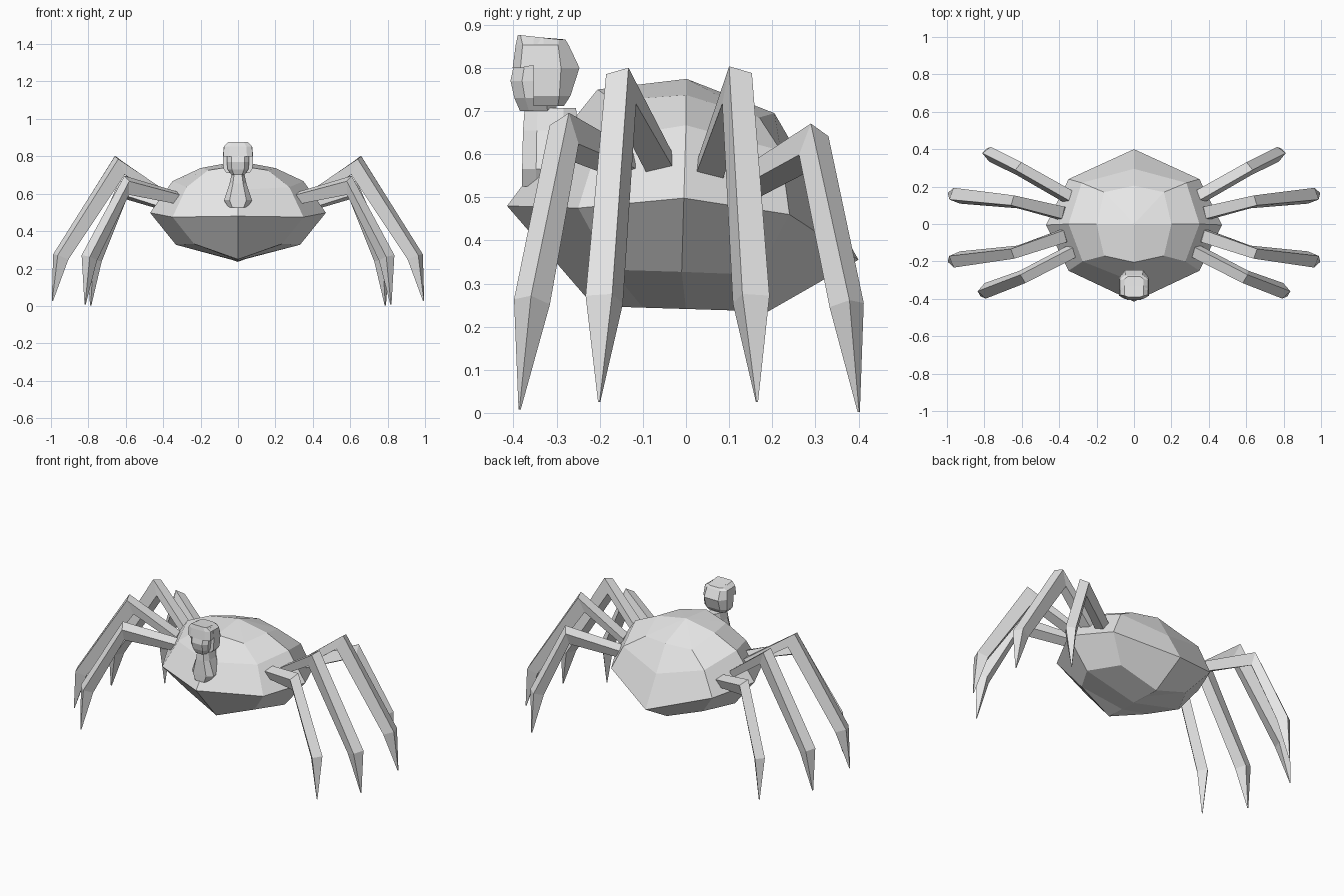
import bpy, bmesh, math
from mathutils import Vector

if "Cube" in bpy.data.objects:
    bpy.data.objects.remove(bpy.data.objects["Cube"])

grey = bpy.data.materials.new("light grey")
grey.diffuse_color = (0.8, 0.8, 0.8, 1)
grey.use_nodes = True
grey.node_tree.nodes["Principled BSDF"].inputs["Base Color"].default_value = grey.diffuse_color


def finish(name, bm):
    bmesh.ops.remove_doubles(bm, verts=bm.verts, dist=0.0005)
    bmesh.ops.recalc_face_normals(bm, faces=bm.faces)
    me = bpy.data.meshes.new(name)
    bm.to_mesh(me)
    bm.free()
    me.materials.append(grey)
    ob = bpy.data.objects.new(name, me)
    bpy.context.collection.objects.link(ob)
    return ob


def loft(name, rings):
    """Skin a stack of rings with equal point counts and cap both ends."""
    bm = bmesh.new()
    vs = [[bm.verts.new(p) for p in r] for r in rings]
    n = len(rings[0])
    for a, b in zip(vs, vs[1:]):
        for i in range(n):
            j = (i + 1) % n
            bm.faces.new((a[i], a[j], b[j], b[i]))
    for ring in (vs[0], vs[-1]):
        bm.faces.new(ring)
    return finish(name, bm)


def mirrored(half):
    """Close a front-to-back half ring by mirroring its inner points in x."""
    return half + [(-x, y, z) for x, y, z in half[-2:0:-1]]


def slab_ring(w, front, back, z, cf=.25, cb=.25, cut=0.6):
    """Ring with chamfered corners: cf, cb are front and back chamfer depths."""
    zf, zb = z if isinstance(z, tuple) else (z, z)
    d = back - front
    pts = [(0, front, zf), (w * cut, front, zf), (w, front + d * cf, zf),
           (w, back - d * cb, zb), (w * cut, back, zb), (0, back, zb)]
    return mirrored(pts)


# Faceted shell: underside, belly, rim, shoulder, crown
loft("body", [mirrored(h) for h in (
    [(0, -.213, .248), (.003, -.1, .244), (.003, 0, .241), (.003, .1, .238), (0, .19, .235)],
    [(0, -.215, .249), (.235, -.172, .332), (.332, -.01, .327), (.235, .168, .32), (0, .192, .236)],
    [(0, -.415, .48), (.35, -.25, .475), (.47, -.005, .498), (.35, .24, .46), (0, .4, .355)],
    [(0, -.31, .62), (.275, -.2, .635), (.35, 0, .667), (.28, .22, .608), (0, .295, .54)],
    [(0, -.205, .75), (.16, -.17, .725), (.2, 0, .737), (.16, .17, .685), (0, .205, .695)],
    [(0, -.003, .774), (.003, -.003, .774), (.003, 0, .774), (.003, .003, .774), (0, .003, .774)],
)])

# Small upright torso with narrow neck
loft("torso", [
    slab_ring(.05, -.38, -.25, .525),
    slab_ring(.075, -.38, -.25, .565),
    slab_ring(.045, -.378, -.25, .655),
    slab_ring(.034, -.374, -.255, .707),
])

# Head: face, rear hood and overhanging fringe
loft("face", [
    slab_ring(.035, -.385, -.30, .70),
    slab_ring(.055, -.398, -.30, .73),
    slab_ring(.06, -.407, -.30, .77),
    slab_ring(.06, -.392, -.30, .84),
])
loft("hood", [
    slab_ring(.062, -.354, -.283, .712, 0, .2),
    slab_ring(.078, -.354, -.268, .735, 0, .3),
    slab_ring(.081, -.354, -.247, .80, 0, .4),
    slab_ring(.076, -.354, -.272, .853, 0, .3),
    slab_ring(.052, -.354, -.28, (.872, .866), 0, .2),
])
loft("fringe", [
    slab_ring(.079, -.402, -.33, (.80, .81), .25, 0),
    slab_ring(.075, -.395, -.33, .853, .25, 0),
    slab_ring(.052, -.39, -.33, (.876, .87), .1, 0),
])

# Legs: roll, then (outer x, z), (inner x, z), y, half width at root, knee, ankle, tip
LEGS = {
    "front_leg": (-22, [((.31, .605), (.29, .54), -.135, .034), ((.60, .69), (.59, .60), -.285, .032),
                        ((.825, .27), (.765, .245), -.372, .034), ((.82, .008), (.815, .008), -.387, .002)]),
    "middle_front_leg": (-10, [((.37, .605), (.35, .54), -.06, .036), ((.652, .797), (.612, .705), -.155, .03),
                               ((.98, .275), (.915, .25), -.197, .036), ((.995, .025), (.99, .025), -.202, .002)]),
    "middle_back_leg": (10, [((.38, .59), (.36, .52), .055, .036), ((.652, .80), (.612, .705), .122, .03),
                             ((.98, .275), (.915, .25), .157, .036), ((.995, .025), (.99, .025), .165, .002)]),
    "back_leg": (22, [((.34, .56), (.32, .49), .14, .034), ((.625, .665), (.605, .575), .302, .032),
                      ((.80, .26), (.74, .24), .39, .032), ((.79, .002), (.785, .002), .402, .002)]),
}
for name, (roll, joints) in LEGS.items():
    root, tip = joints[0], joints[-1]
    way = Vector((tip[0][0] - root[0][0], tip[2] - root[2])).normalized()
    c, s = math.cos(math.radians(roll)), math.sin(math.radians(roll))
    shrink = 2 / (1 + c + abs(s))      # keeps the rolled section's overall size
    for side, label in ((1, "right"), (-1, "left")):
        rings = []
        for (xo, zo), (xi, zi), y, w in joints:
            outer = Vector((xo, y, zo))
            inner = Vector((xi, y - (xo - xi) * way.y / way.x, zi))
            mid, u = (outer + inner) / 2, (outer - inner) / 2 * shrink
            v = Vector((-way.y, way.x, 0)) * w * shrink
            ring = [mid + u * (a * c - b * s) + v * (a * s + b * c)
                    for a, b in ((1, 1), (1, -1), (-1, -1), (-1, 1))]
            rings.append([(side * p.x, p.y, p.z) for p in ring])
        loft(label + "_" + name, rings)
